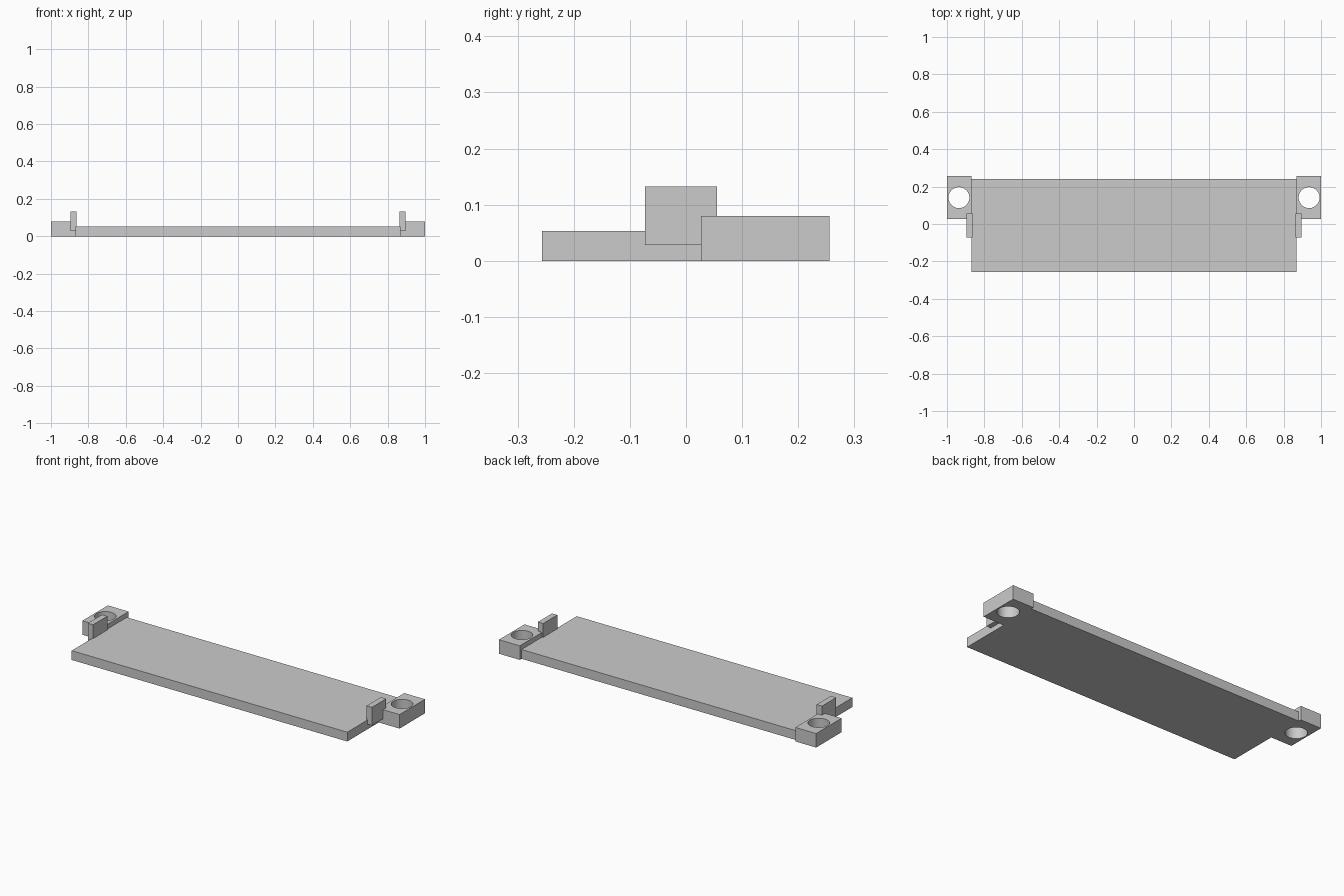
import bpy
import math

if "Cube" in bpy.data.objects:
    bpy.data.objects.remove(bpy.data.objects["Cube"], do_unlink=True)

grey = bpy.data.materials.new("plain_grey")
grey.use_nodes = True
colour = (0.6, 0.6, 0.6, 1.0)
grey.diffuse_color = colour
grey.node_tree.nodes["Principled BSDF"].inputs["Base Color"].default_value = colour


def box(name, low, high):
    """Box between two opposite corners."""
    centre = [(a + b) / 2 for a, b in zip(low, high)]
    bpy.ops.mesh.primitive_cube_add(size=1, location=centre)
    obj = bpy.context.object
    obj.name = name
    obj.scale = [b - a for a, b in zip(low, high)]
    bpy.ops.object.transform_apply(location=True, rotation=False, scale=True)
    obj.data.materials.append(grey)
    return obj


def mirror_x(obj):
    bpy.context.view_layer.objects.active = obj
    obj.modifiers.new("Mirror", "MIRROR").use_mirror_merge = False


def drill(obj, x, y, radius):
    """Cut a smooth vertical hole through the part."""
    bpy.ops.mesh.primitive_cylinder_add(vertices=48, radius=radius, depth=1,
                                        location=(x, y, 0))
    cutter = bpy.context.object
    cutter.name = "hole_cutter"
    cutter.hide_render = True
    cutter.data.materials.append(grey)
    cut = obj.modifiers.new("Hole", "BOOLEAN")
    cut.operation = "DIFFERENCE"
    cut.solver = "EXACT"
    cut.object = cutter
    bpy.ops.object.select_all(action="DESELECT")
    obj.select_set(True)
    bpy.context.view_layer.objects.active = obj
    bpy.ops.object.modifier_apply(modifier=cut.name)
    bpy.data.objects.remove(cutter, do_unlink=True)
    bpy.ops.object.shade_smooth_by_angle(angle=math.radians(30))


# Flat main plate
box("base_plate", (-0.869, -0.257, 0), (0.869, 0.24, 0.053))

# Drilled mounting blocks at the back corners
ears = box("mounting_ears", (0.869, 0.027, 0), (1.0, 0.256, 0.08))
drill(ears, 0.936, 0.141, 0.056)
mirror_x(ears)

# Upright tabs on the plate ends
tabs = box("upright_tabs", (0.863, -0.073, 0.028), (0.896, 0.055, 0.132))
mirror_x(tabs)
